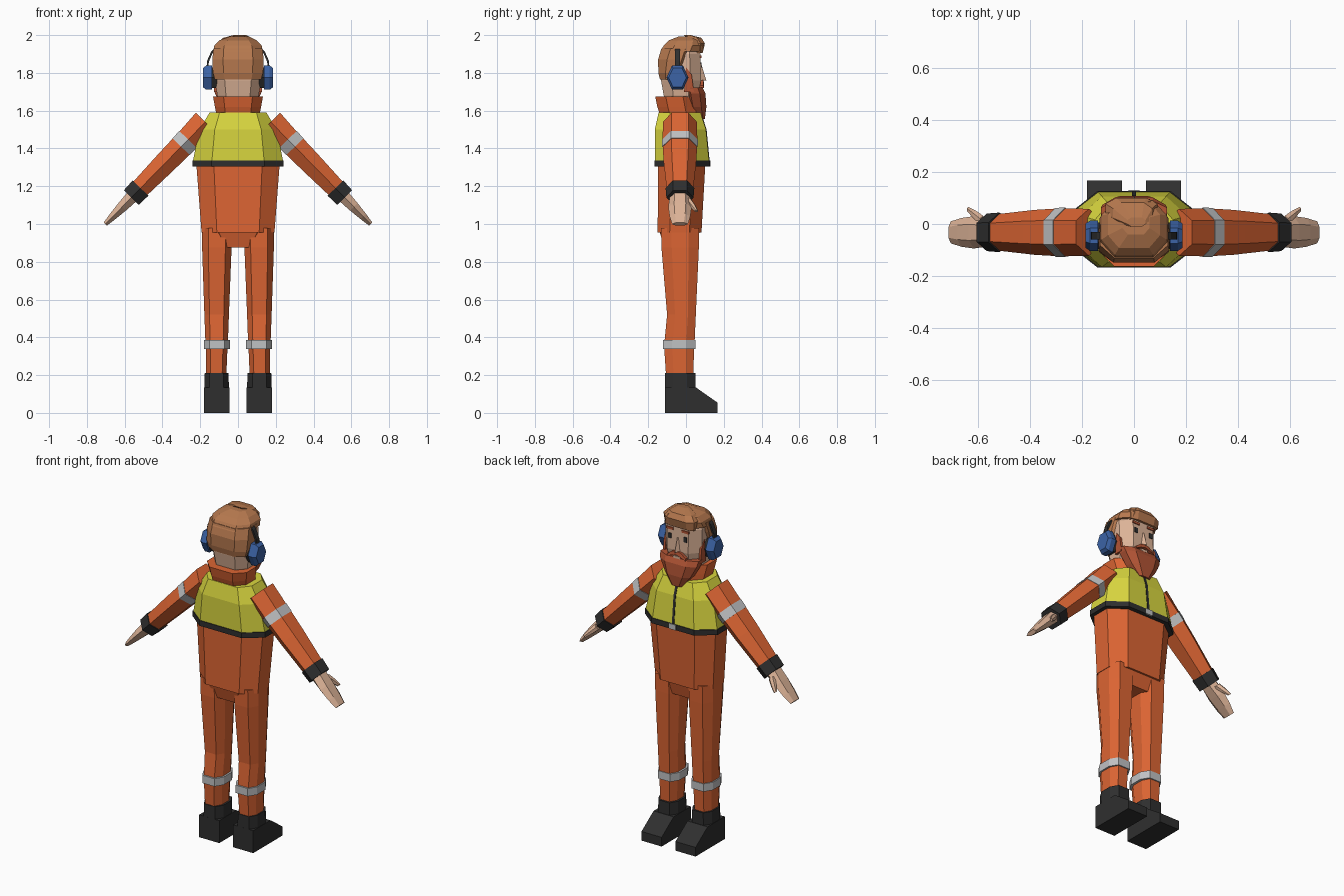
import bpy, bmesh, math
from mathutils import Vector


def material(name, *rgb):
    m = bpy.data.materials.new(name)
    m.diffuse_color = (*rgb, 1)
    return m


ORANGE = material("work orange", 0.72, 0.13, 0.033)
YELLOW = material("safety yellow", 0.70, 0.68, 0.05)
BLACK = material("soft black", 0.028, 0.028, 0.028)
GREY = material("reflective grey", 0.53, 0.54, 0.55)
SKIN = material("skin", 0.72, 0.45, 0.31)
HAIR = material("hair brown", 0.47, 0.19, 0.077)
BEARD = material("beard red brown", 0.45, 0.09, 0.035)
BLUE = material("ear muff blue", 0.045, 0.125, 0.38)


def loft(name, rings, mats, bands=None, mirror=False):
    """Skin closed rings; bands gives the material of each segment."""
    bm = bmesh.new()
    vs = [[bm.verts.new(p) for p in r] for r in rings]
    n = len(rings[0])
    for s in range(len(vs) - 1):
        for i in range(n):
            j = (i + 1) % n
            f = bm.faces.new((vs[s][i], vs[s][j], vs[s + 1][j], vs[s + 1][i]))
            f.material_index = bands[s] if bands else 0
    bm.faces.new(vs[0][::-1]).material_index = bands[0] if bands else 0
    bm.faces.new(vs[-1]).material_index = bands[-1] if bands else 0
    bmesh.ops.recalc_face_normals(bm, faces=bm.faces)
    me = bpy.data.meshes.new(name)
    bm.to_mesh(me)
    bm.free()
    for m in mats:
        me.materials.append(m)
    ob = bpy.data.objects.new(name, me)
    bpy.context.collection.objects.link(ob)
    if mirror:
        ob.modifiers.new("mirror", 'MIRROR').use_mirror_merge = False
    return ob


def octo(z, x0, x1, y0, y1, fx=0.58, fy=0.45):
    """Eight-sided horizontal ring inside the given bounds."""
    cx, cy, hx, hy = (x0 + x1) / 2, (y0 + y1) / 2, (x1 - x0) / 2, (y1 - y0) / 2
    pat = [(1, -fy), (1, fy), (fx, 1), (-fx, 1), (-1, fy), (-1, -fy), (-fx, -1), (fx, -1)]
    return [Vector((cx + a * hx, cy + b * hy, z)) for a, b in pat]


def sym(z, hx, y0, y1, fx=0.58, fy=0.45):
    return octo(z, -hx, hx, y0, y1, fx, fy)


def box(name, x0, x1, y0, y1, z0, z1, mat, mirror=False):
    rings = [[Vector(p) for p in ((x0, y0, z), (x1, y0, z), (x1, y1, z), (x0, y1, z))]
             for z in (z0, z1)]
    return loft(name, rings, [mat], mirror=mirror)


def prism_x(name, profile, x0, x1, mat, mirror=False):
    """Extrude a (y, z) profile along x."""
    return loft(name, [[Vector((x, y, z)) for y, z in profile] for x in (x0, x1)],
                [mat], mirror=mirror)


# Jacket, pelvis and vest
loft("jacket", [sym(0.955, 0.193, -0.15, 0.082), sym(1.31, 0.22, -0.148, 0.102)], [ORANGE])
loft("pelvis", [sym(0.875, 0.072, -0.115, 0.05, 0.9, 0.8),
                sym(0.96, 0.115, -0.14, 0.072, 0.9, 0.8)], [ORANGE])
loft("vest", [sym(1.335, 0.238, -0.163, 0.122), sym(1.50, 0.205, -0.165, 0.106, 0.6),
              sym(1.59, 0.15, -0.145, 0.077, 0.65)], [YELLOW])
loft("belt_band", [sym(1.305, 0.242, -0.167, 0.126), sym(1.337, 0.242, -0.167, 0.126)], [BLACK])
loft("zipper", [[Vector(p) for p in ((-0.007, y - 0.012, z), (0.007, y - 0.012, z),
                                     (0.007, y + 0.003, z), (-0.007, y + 0.003, z))]
                for z, y in ((1.335, 0.122), (1.50, 0.106), (1.585, 0.079))], [BLACK])
box("buckle", -0.022, 0.022, 0.122, 0.130, 1.305, 1.337, GREY)

# Turned-up collar
loft("collar", [sym(1.585, 0.115, -0.14, 0.055), sym(1.62, 0.122, -0.152, 0.05),
                sym(1.675, 0.132, -0.163, 0.04)], [ORANGE])

# Legs with reflective bands
leg = [(0.19, 0.062, 0.168, -0.105, 0.038), (0.338, 0.056, 0.17, -0.115, 0.043),
       (0.338, 0.042, 0.18, -0.123, 0.050), (0.385, 0.042, 0.18, -0.123, 0.050),
       (0.385, 0.053, 0.173, -0.113, 0.046), (0.52, 0.048, 0.178, -0.100, 0.052),
       (0.875, 0.034, 0.19, -0.13, 0.068), (0.98, 0.034, 0.19, -0.132, 0.07)]
loft("leg", [octo(*r) for r in leg], [ORANGE, GREY], [0, 1, 1, 1, 0, 0, 0], mirror=True)

# Boots
prism_x("boot", [(-0.112, 0), (0.166, 0), (0.166, 0.055), (0.052, 0.135), (-0.112, 0.135)],
        0.046, 0.18, BLACK, mirror=True)
loft("boot_shaft", [octo(0.12, 0.048, 0.178, -0.112, 0.05),
                    octo(0.21, 0.05, 0.176, -0.11, 0.05)], [BLACK], mirror=True)

# Arms: six-sided sleeves along a slanting axis
AXIS, UP = Vector((0.70, 0, -0.714)), Vector((0.714, 0, 0.70))


def hexring(t, h, w, y=-0.032):
    c = Vector((0.173, y, 1.54)) + AXIS * t
    pat = [(1, 0.5), (0, 1), (-1, 0.5), (-1, -0.5), (0, -1), (1, -0.5)]
    return [c + UP * (a * h) + Vector((0, b * w, 0)) for a, b in pat]


sleeve = [(0, 0.070, 0.090), (0.13, 0.063, 0.092), (0.13, 0.065, 0.095), (0.183, 0.064, 0.094),
          (0.183, 0.062, 0.091), (0.30, 0.059, 0.086), (0.50, 0.051, 0.070)]
loft("sleeve", [hexring(*r) for r in sleeve], [ORANGE, GREY], [0, 1, 1, 1, 0, 0], mirror=True)
loft("cuff", [hexring(0.49, 0.058, 0.076), hexring(0.56, 0.055, 0.072)], [BLACK], mirror=True)
loft("hand", [hexring(0.55, 0.034, 0.054), hexring(0.63, 0.028, 0.062), hexring(0.70, 0.02, 0.055),
              hexring(0.757, 0.012, 0.042)], [SKIN], mirror=True)
loft("thumb", [hexring(0.58, 0.017, 0.022, 0.01), hexring(0.62, 0.015, 0.018, 0.033),
               hexring(0.66, 0.009, 0.010, 0.055)], [SKIN], mirror=True)

# Head and face
loft("head", [sym(1.60, 0.075, -0.10, 0.03), sym(1.68, 0.110, -0.118, 0.062),
              sym(1.76, 0.121, -0.132, 0.08), sym(1.90, 0.122, -0.132, 0.077),
              sym(1.955, 0.09, -0.10, 0.05)], [SKIN])
loft("nose", [[Vector((-0.020, 0.072, 1.762)), Vector((0.020, 0.072, 1.762)), Vector((0, 0.108, 1.758))],
              [Vector((-0.009, 0.072, 1.84)), Vector((0.009, 0.072, 1.84)), Vector((0, 0.083, 1.84))]],
     [SKIN])
box("eye", 0.042, 0.062, 0.075, 0.083, 1.825, 1.855, BLACK, mirror=True)
box("eyebrow", 0.028, 0.074, 0.074, 0.083, 1.879, 1.893, BEARD, mirror=True)

# Hair: lower back shell, crown and swept fringe
loft("back_hair", [sym(1.765, 0.122, -0.138, -0.03), sym(1.80, 0.133, -0.146, -0.01),
                   sym(1.87, 0.136, -0.148, 0.025), sym(1.93, 0.130, -0.130, 0.045)], [HAIR])
loft("crown_hair", [sym(1.912, 0.132, -0.137, 0.082), sym(1.945, 0.125, -0.118, 0.092),
                    sym(1.972, 0.100, -0.092, 0.085), octo(1.992, -0.045, 0.06, -0.04, 0.05)], [HAIR])
loft("fringe", [octo(1.905, -0.105, 0.085, 0.05, 0.088), octo(1.955, -0.11, 0.09, 0.02, 0.1),
                octo(1.985, -0.08, 0.07, 0.0, 0.082), octo(2.0, -0.025, 0.045, -0.01, 0.025)], [HAIR])

# Beard, sideburns and moustache
loft("beard", [sym(1.555, 0.035, 0.06, 0.1), sym(1.62, 0.085, 0.01, 0.108),
               sym(1.69, 0.122, -0.005, 0.103), sym(1.722, 0.127, -0.005, 0.088)], [BEARD])
prism_x("sideburn", [(-0.01, 1.70), (0.042, 1.70), (0.03, 1.79), (0.0, 1.83)],
        0.112, 0.126, BEARD, mirror=True)
loft("moustache", [[Vector((x, y, z)) for y, z in ((0.07, a), (0.096, a), (0.092, b), (0.07, b))]
                   for x, a, b in ((-0.062, 1.720, 1.732), (-0.03, 1.733, 1.757), (0, 1.742, 1.764),
                                   (0.03, 1.733, 1.757), (0.062, 1.720, 1.732))], [BEARD])
box("mouth", -0.022, 0.022, 0.083, 0.0905, 1.718, 1.732, SKIN)

# Ear defenders


def hexagon(r, rz):
    return [(-0.045 + r * math.cos(math.radians(a)) , 1.775 + rz * math.sin(math.radians(a)))
            for a in range(0, 360, 60)]


prism_x("ear_cushion", hexagon(0.05, 0.062), 0.112, 0.142, BLACK, mirror=True)
loft("ear_cup", [[Vector((x, y, z)) for y, z in hexagon(r, rz)]
                 for x, r, rz in ((0.138, 0.058, 0.074), (0.168, 0.058, 0.074), (0.186, 0.047, 0.058))],
     [BLUE], mirror=True)
loft("headband", [[Vector((x + dx, y, z + dz)) for dx, dz, y in
                   ((0, 0, -0.059), (0.009, 0.005, -0.059), (0.009, 0.005, -0.031), (0, 0, -0.031))]
                  for x, z in ((0.160, 1.80), (0.154, 1.86), (0.132, 1.91), (0.085, 1.957))],
     [BLACK], mirror=True)
